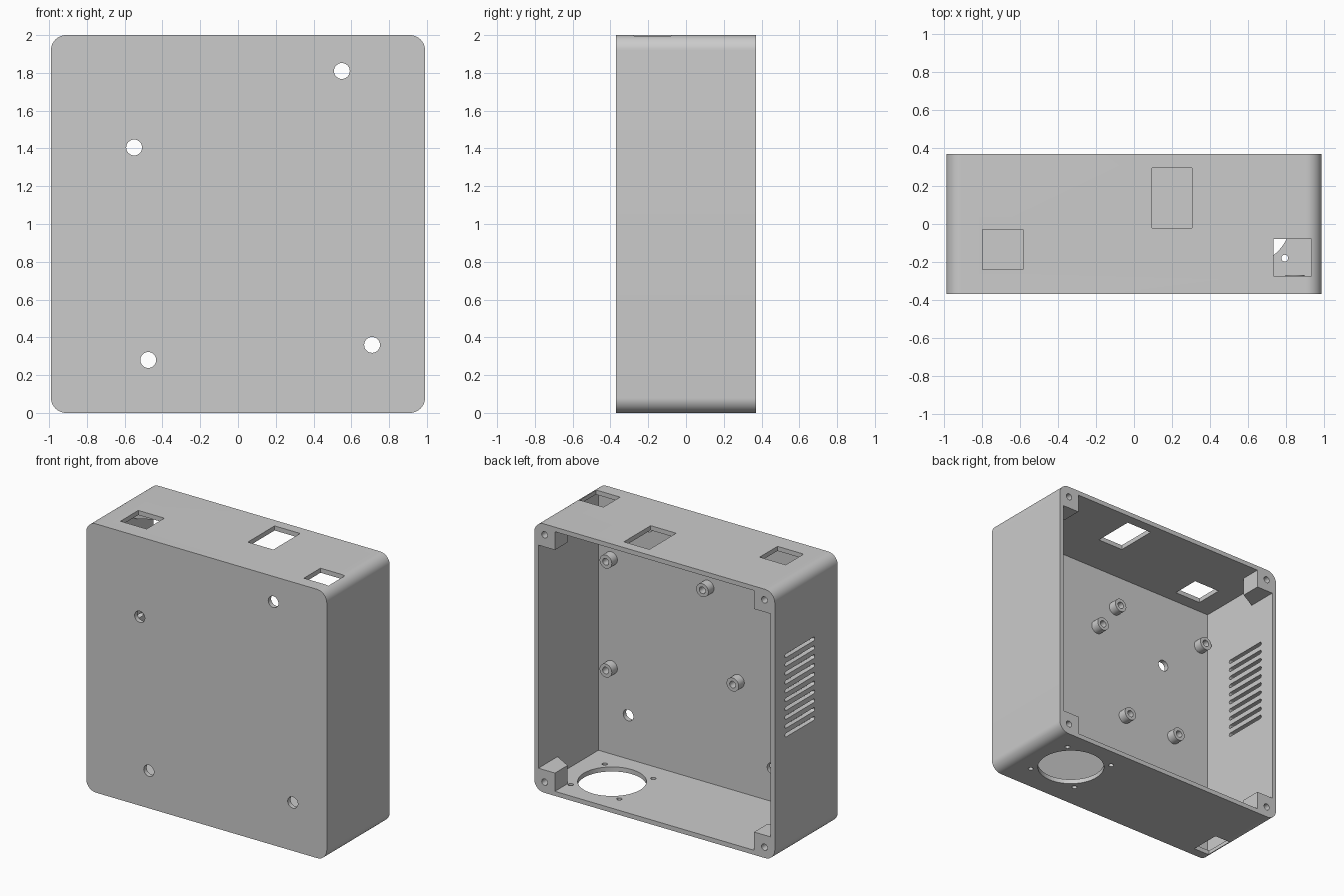
import bpy
import bmesh
import math

HX, HY, HEIGHT = 0.99, 0.37, 2.0
WALL = 0.034
RADIUS = 0.08
FRONT_IN = -HY + WALL

if "Cube" in bpy.data.objects:
    bpy.data.objects.remove(bpy.data.objects["Cube"], do_unlink=True)

grey = bpy.data.materials.new("light_grey_plastic")
grey.use_nodes = True
colour = (0.6, 0.6, 0.6, 1)
grey.diffuse_color = colour
grey.node_tree.nodes["Principled BSDF"].inputs["Base Color"].default_value = colour


def prism(name, outline, axis, low, high):
    """Extrude a closed 2D outline along one axis."""
    def place(a, b, c):
        return {"x": (c, a, b), "y": (a, c, b), "z": (a, b, c)}[axis]
    bm = bmesh.new()
    face = bm.faces.new([bm.verts.new(place(a, b, low)) for a, b in outline])
    new = bmesh.ops.extrude_face_region(bm, geom=[face])["geom"]
    shift = place(0, 0, high - low)
    bmesh.ops.translate(bm, vec=shift, verts=[v for v in new if isinstance(v, bmesh.types.BMVert)])
    bmesh.ops.recalc_face_normals(bm, faces=bm.faces)
    mesh = bpy.data.meshes.new(name)
    bm.to_mesh(mesh)
    bm.free()
    mesh.materials.append(grey)
    obj = bpy.data.objects.new(name, mesh)
    bpy.context.collection.objects.link(obj)
    return obj


def rectangle(a0, a1, b0, b1):
    return [(a0, b0), (a1, b0), (a1, b1), (a0, b1)]


def rounded(a0, a1, b0, b1, r, steps):
    corners = [(a1 - r, b1 - r), (a0 + r, b1 - r), (a0 + r, b0 + r), (a1 - r, b0 + r)]
    return [(a + r * math.cos(t), b + r * math.sin(t))
            for i, (a, b) in enumerate(corners)
            for t in [(i + k / steps) * math.pi / 2 for k in range(steps + 1)]]


def circle(a, b, r, steps=32):
    return [(a + r * math.cos(math.tau * k / steps), b + r * math.sin(math.tau * k / steps))
            for k in range(steps)]


def combine(target, tool, operation):
    mod = target.modifiers.new("combine", "BOOLEAN")
    mod.operation = operation
    mod.solver = "EXACT"
    mod.object = tool
    bpy.context.view_layer.objects.active = target
    bpy.ops.object.modifier_apply(modifier=mod.name)
    bpy.data.objects.remove(tool, do_unlink=True)


def cut(outline, axis, low, high):
    combine(case, prism("cutter", outline, axis, low, high), "DIFFERENCE")


# Rounded case, hollow and open at the back
case = prism("enclosure", rounded(-HX, HX, 0, HEIGHT, RADIUS, 12), "y", -HY, HY)
cut(rectangle(-HX + WALL, HX - WALL, WALL, HEIGHT - WALL), "y", FRONT_IN, HY + 0.1)

# Corner screw posts with a slanted end running into the side wall
for side in (-1, 1):
    profile = [(side * x, y) for x, y in
               [(0.965, HY), (0.82, HY), (0.82, 0.22), (0.956, 0.145), (0.965, 0.145)]]
    for low, high in ((0.04 - 0.01, 0.17), (HEIGHT - 0.17, HEIGHT - 0.03)):
        combine(case, prism("post", profile, "z", low, high), "UNION")
        z = 0.08 if low < 1 else HEIGHT - 0.08
        cut(circle(side * 0.905, z, 0.024, 24), "y", 0.2, HY + 0.1)

# Hollow standoffs for the two circuit boards
standoffs = [(0.85, 1.49), (0.055, 1.49), (0.85, 0.68),
             (-0.195, 0.855), (-0.64, 0.855), (-0.106, 1.70), (-0.885, 1.68)]
for x, z in standoffs:
    combine(case, prism("standoff", circle(x, z, 0.05), "y", FRONT_IN - 0.01, -0.27), "UNION")
    cut(circle(x, z, 0.025, 24), "y", FRONT_IN + 0.002, -0.2)

# Mounting holes through the front
for x, z in [(0.55, 1.81), (-0.55, 1.405), (-0.475, 0.28), (0.71, 0.36)]:
    cut(circle(x, z, 0.042), "y", -HY - 0.1, FRONT_IN + 0.02)

# Connector openings in the top and one in the bottom
for area in [(-0.80, -0.585, -0.24, -0.03), (0.095, 0.305, -0.02, 0.295),
             (0.735, 0.935, -0.275, -0.08)]:
    cut(rectangle(*area), "z", HEIGHT - 0.1, HEIGHT + 0.1)
cut(rectangle(-0.94, -0.805, -0.30, -0.07), "z", -0.1, 0.1)

# Fan opening with four screw holes in the bottom
FAN_X, FAN_Y = 0.595, 0.02
cut(circle(FAN_X, FAN_Y, 0.232, 64), "z", -0.1, 0.1)
for sx in (-1, 1):
    for sy in (-1, 1):
        cut(circle(FAN_X + sx * 0.2, FAN_Y + sy * 0.2, 0.018, 20), "z", -0.1, 0.1)

# Ventilation slots in the right wall
for i in range(10):
    z = 0.886 + i * 0.0657
    cut(rounded(-0.10, 0.25, z - 0.014, z + 0.014, 0.0139, 5), "x", -HX - 0.1, -HX + 0.1)

# Smooth the round surfaces and keep the edges crisp
bpy.ops.object.select_all(action="DESELECT")
case.select_set(True)
bpy.context.view_layer.objects.active = case
bpy.ops.object.shade_smooth_by_angle(angle=math.radians(30))
